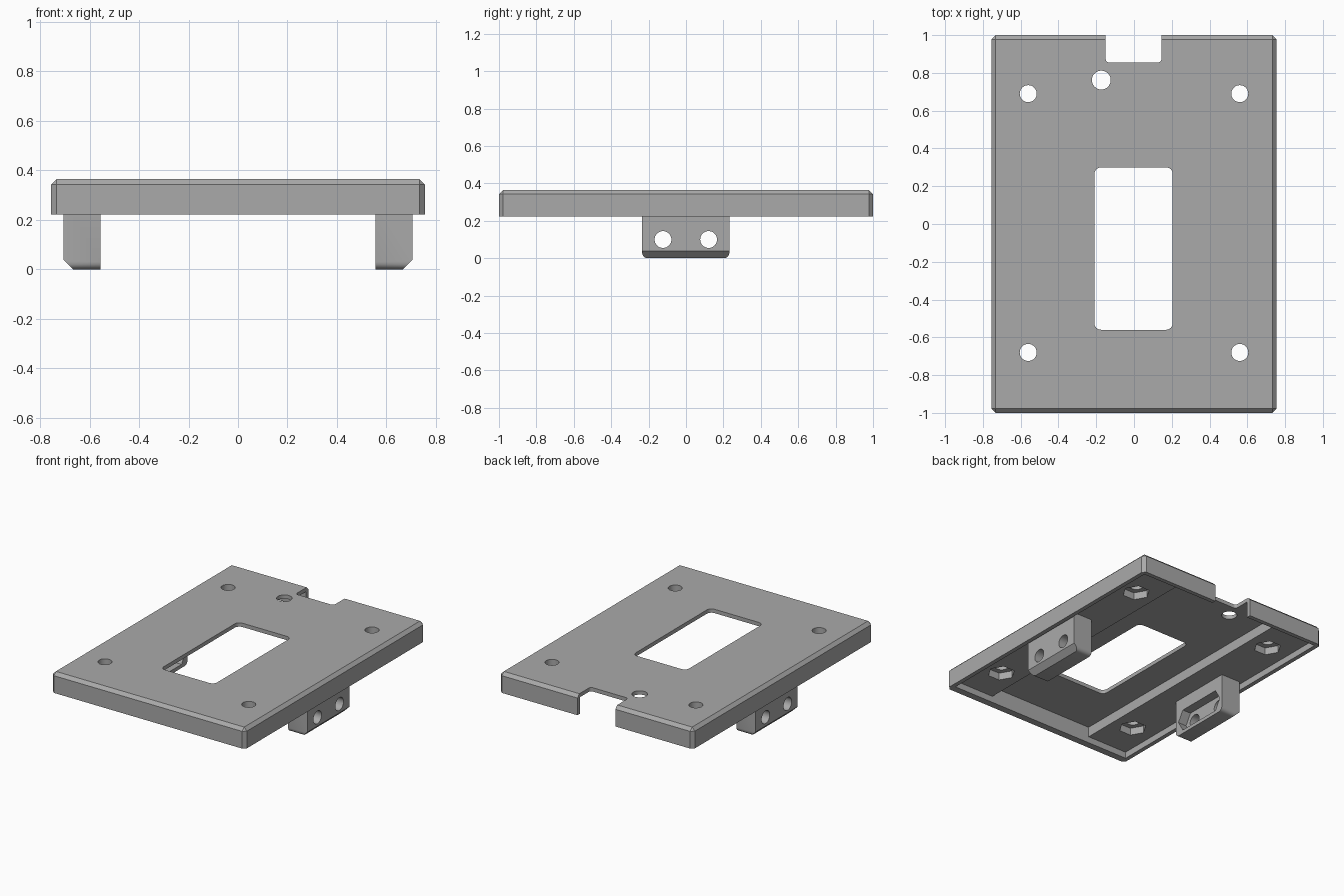
import bpy, bmesh, math
from mathutils import Vector

if "Cube" in bpy.data.objects:
    bpy.data.objects.remove(bpy.data.objects["Cube"])

grey = bpy.data.materials.new("mid grey")
grey.use_nodes = True
grey.diffuse_color = (0.4, 0.4, 0.4, 1)
grey.node_tree.nodes["Principled BSDF"].inputs["Base Color"].default_value = (0.4, 0.4, 0.4, 1)


def prism(name, pts, lo, hi, axis="z"):
    """Extrude a 2D outline along z (outline in x, y) or along x (outline in y, z)."""
    bm = bmesh.new()
    place = (lambda a, b: (a, b, lo)) if axis == "z" else (lambda a, b: (lo, a, b))
    face = bm.faces.new([bm.verts.new(place(a, b)) for a, b in pts])
    step = Vector((0, 0, hi - lo)) if axis == "z" else Vector((hi - lo, 0, 0))
    out = bmesh.ops.extrude_face_region(bm, geom=[face])
    bmesh.ops.translate(bm, vec=step, verts=[v for v in out["geom"] if isinstance(v, bmesh.types.BMVert)])
    bmesh.ops.recalc_face_normals(bm, faces=bm.faces)
    mesh = bpy.data.meshes.new(name)
    bm.to_mesh(mesh)
    bm.free()
    mesh.materials.append(grey)
    obj = bpy.data.objects.new(name, mesh)
    bpy.context.collection.objects.link(obj)
    return obj


def ring(x, y, r, n):
    return [(x + r * math.cos(math.tau * i / n), y + r * math.sin(math.tau * i / n)) for i in range(n)]


def rect(x0, x1, y0, y1, r=0, seg=4):
    """Rectangle outline, with rounded corners when r is set."""
    if not r:
        return [(x0, y0), (x1, y0), (x1, y1), (x0, y1)]
    corners = [(x1 - r, y1 - r), (x0 + r, y1 - r), (x0 + r, y0 + r), (x1 - r, y0 + r)]
    return [(cx + r * math.cos((q + i / seg) * math.pi / 2), cy + r * math.sin((q + i / seg) * math.pi / 2))
            for q, (cx, cy) in enumerate(corners) for i in range(seg + 1)]


def cut(target, cutter):
    cutter.hide_render = True
    mod = target.modifiers.new("cut", "BOOLEAN")
    mod.operation, mod.solver, mod.object = "DIFFERENCE", "EXACT", cutter
    bpy.context.view_layer.objects.active = target
    bpy.ops.object.modifier_apply(modifier=mod.name)
    bpy.data.objects.remove(cutter)


def smooth(obj):
    bpy.ops.object.select_all(action="DESELECT")
    obj.select_set(True)
    bpy.context.view_layer.objects.active = obj
    bpy.ops.object.shade_smooth_by_angle(angle=math.radians(30))


# Plate with chamfered top and upright corners
BOTTOM, TOP, FLOOR, ROOF = 0.222, 0.365, 0.267, 0.338
plate = prism("base_plate", rect(-0.755, 0.755, -1, 1), BOTTOM, TOP)
bm = bmesh.new()
bm.from_mesh(plate.data)
edges = [e for e in bm.edges if sum(v.co.z for v in e.verts) > 2 * BOTTOM + 0.01]
bmesh.ops.bevel(bm, geom=edges, offset=0.022, segments=1, affect="EDGES")
bm.to_mesh(plate.data)
bm.free()

# Hollow underside: shallow tray, then a deeper central channel
cut(plate, prism("tray_cutter", rect(-0.725, 0.725, -0.95, 0.97), 0.1, FLOOR))
cut(plate, prism("channel_cutter", rect(-0.41, 0.41, -0.95, 0.97), 0.1, ROOF))

# Window, rear notch and cable hole
cut(plate, prism("window_cutter", rect(-0.21, 0.205, -0.56, 0.3, 0.035), 0, 1))
cut(plate, prism("notch_cutter", rect(-0.15, 0.145, 0.855, 1.2, 0.018), 0, 1))
cut(plate, prism("cable_hole_cutter", ring(-0.173, 0.762, 0.05, 32), 0, 1))

# Screw holes with hexagonal nut pockets
for x in (-0.56, 0.56):
    for y in (-0.68, 0.69):
        cut(plate, prism("screw_cutter", ring(x, y, 0.045, 32), 0, 1))
        cut(plate, prism("nut_cutter", ring(x, y, 0.09, 6), 0.1, 0.318))
smooth(plate)

# Side brackets with cross holes and a shared nut slot on the inner face
for side, name in ((1, "left_bracket"), (-1, "right_bracket")):
    outline = rect(-0.235, 0.232, 0, 0.5, 0.03)
    outline = [(y, min(z, FLOOR + 0.01)) if z < 0.3 else None for y, z in outline]
    outline = [(-0.235, FLOOR + 0.01)] + [p for p in outline if p] + [(0.232, FLOOR + 0.01)]
    bracket = prism(name, outline, side * 0.555, side * 0.705, "x")

    # Sloped outer bottom edge
    bm = bmesh.new()
    bm.from_mesh(bracket.data)
    out = bmesh.ops.bisect_plane(bm, geom=bm.verts[:] + bm.edges[:] + bm.faces[:],
                                 plane_co=(side * 0.705, 0, 0.038), plane_no=(side, 0, -1), clear_outer=True)
    rim = [e for e in out["geom_cut"] if isinstance(e, bmesh.types.BMEdge)]
    bmesh.ops.contextual_create(bm, geom=rim)
    bmesh.ops.recalc_face_normals(bm, faces=bm.faces)
    bm.to_mesh(bracket.data)
    bm.free()

    for y in (-0.123, 0.121):
        cut(bracket, prism("cross_hole_cutter", ring(y, 0.1, 0.045, 32), -1, 1, "x"))
    slot = [(-0.21, 0.1), (-0.165, 0.025), (0.165, 0.025), (0.21, 0.1), (0.165, 0.175), (-0.165, 0.175)]
    cut(bracket, prism("nut_slot_cutter", slot, side * 0.5, side * 0.62, "x"))
    smooth(bracket)
